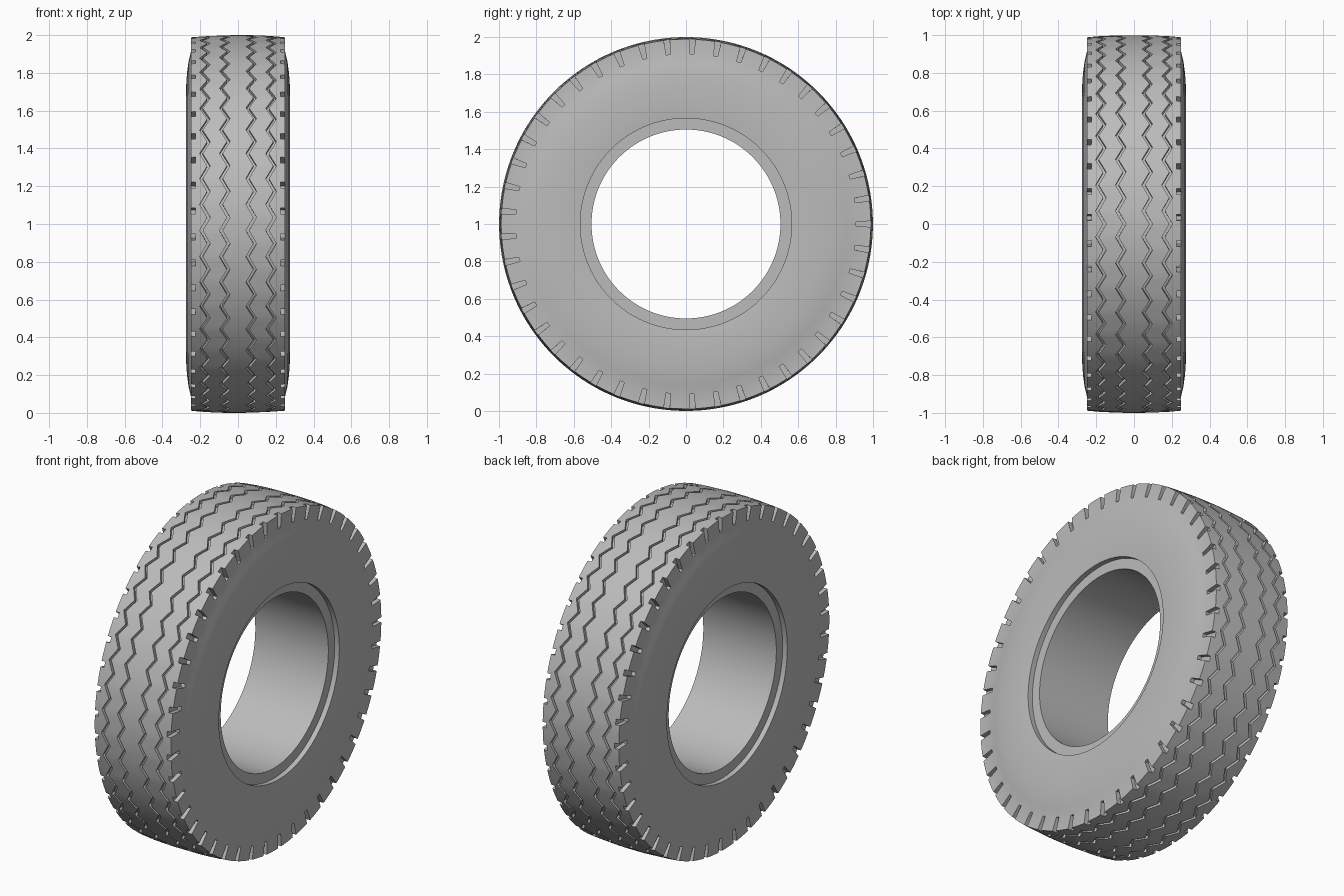
import bpy, bmesh
from math import cos, sin, radians

cube = bpy.data.objects.get("Cube")
if cube:
    bpy.data.objects.remove(cube, do_unlink=True)

PITCHES = 45                 # tread blocks around the tyre
STEP = 360 / PITCHES         # degrees per block
NOTCH_X, NOTCH_R = 0.225, 0.91
HALF_WIDTH = 0.25
GROOVES = (0.175, 0.07)
GROOVE_W, GROOVE_D, SWING = 0.008, 0.02, 0.02


def crown(x):
    """Radius of the slightly domed tread."""
    return 1 - 0.19 * x * x


def half_profile(notched):
    """Section from bead to tread centre: (x, radius, zigzag, notch taper)."""
    pts = [(0.24, 0.505), (0.24, 0.565), (0.27, 0.565), (0.274, 0.61),
           (0.275, 0.68), (0.274, 0.74), (0.27, 0.80), (0.262, 0.86)]
    pts = [(x, r, 0, 1) for x, r in pts]
    # shoulder, pushed in where a notch is cut
    pts.append((HALF_WIDTH, NOTCH_R, 0, 0.75))
    if notched:
        pts.append((NOTCH_X, NOTCH_R, 0, 0.75))
    else:
        pts.append((HALF_WIDTH, crown(HALF_WIDTH), 0, 1))
    pts.append((NOTCH_X, crown(NOTCH_X), 0, 1))
    # zigzag grooves
    for g in GROOVES:
        a, b = g + GROOVE_W, g - GROOVE_W
        pts += [(a, crown(a), 1, 1), (a, crown(a) - GROOVE_D, 1, 1),
                (b, crown(b) - GROOVE_D, 1, 1), (b, crown(b), 1, 1)]
    return pts


def full_profile(notched):
    half = half_profile(notched)
    return half + [(-x, r, z, t) for x, r, z, t in reversed(half)]


def zigzag(deg):
    """Triangle wave, one period per tread block."""
    u = (deg / STEP + 0.25) % 1
    return SWING * (1 - 4 * abs(u - 0.5))


# stations along one block: angle and whether the section is notched
NOTCH = 0.93
stations = [(-NOTCH, False), (-NOTCH, True), (NOTCH, True), (NOTCH, False),
            (2, False), (4, False), (6, False)]

bm = bmesh.new()
rings = []
for k in range(PITCHES):
    for offset, notched in stations:
        ring = []
        for x, r, zig, taper in full_profile(notched):
            local = offset * taper if abs(offset) == NOTCH else offset
            a = radians(k * STEP + local)
            shift = zig * zigzag(local)
            ring.append(bm.verts.new((x + shift, r * cos(a), 1 + r * sin(a))))
        rings.append(ring)

# skin neighbouring sections, closing through the bore
for i, ring in enumerate(rings):
    nxt = rings[(i + 1) % len(rings)]
    n = len(ring)
    for j in range(n):
        m = (j + 1) % n
        bm.faces.new((ring[j], ring[m], nxt[m], nxt[j]))
bmesh.ops.remove_doubles(bm, verts=bm.verts, dist=0.00002)
bmesh.ops.recalc_face_normals(bm, faces=bm.faces)

mesh = bpy.data.meshes.new("tyre")
bm.to_mesh(mesh)
bm.free()
tyre = bpy.data.objects.new("tyre", mesh)
bpy.context.collection.objects.link(tyre)

# rubber colour
rubber = bpy.data.materials.new("grey rubber")
rubber.use_nodes = True
colour = (0.5, 0.5, 0.5, 1)
rubber.diffuse_color = colour
rubber.node_tree.nodes["Principled BSDF"].inputs["Base Color"].default_value = colour
mesh.materials.append(rubber)

bpy.ops.object.select_all(action="DESELECT")
tyre.select_set(True)
bpy.context.view_layer.objects.active = tyre
bpy.ops.object.shade_smooth_by_angle(angle=radians(30))
